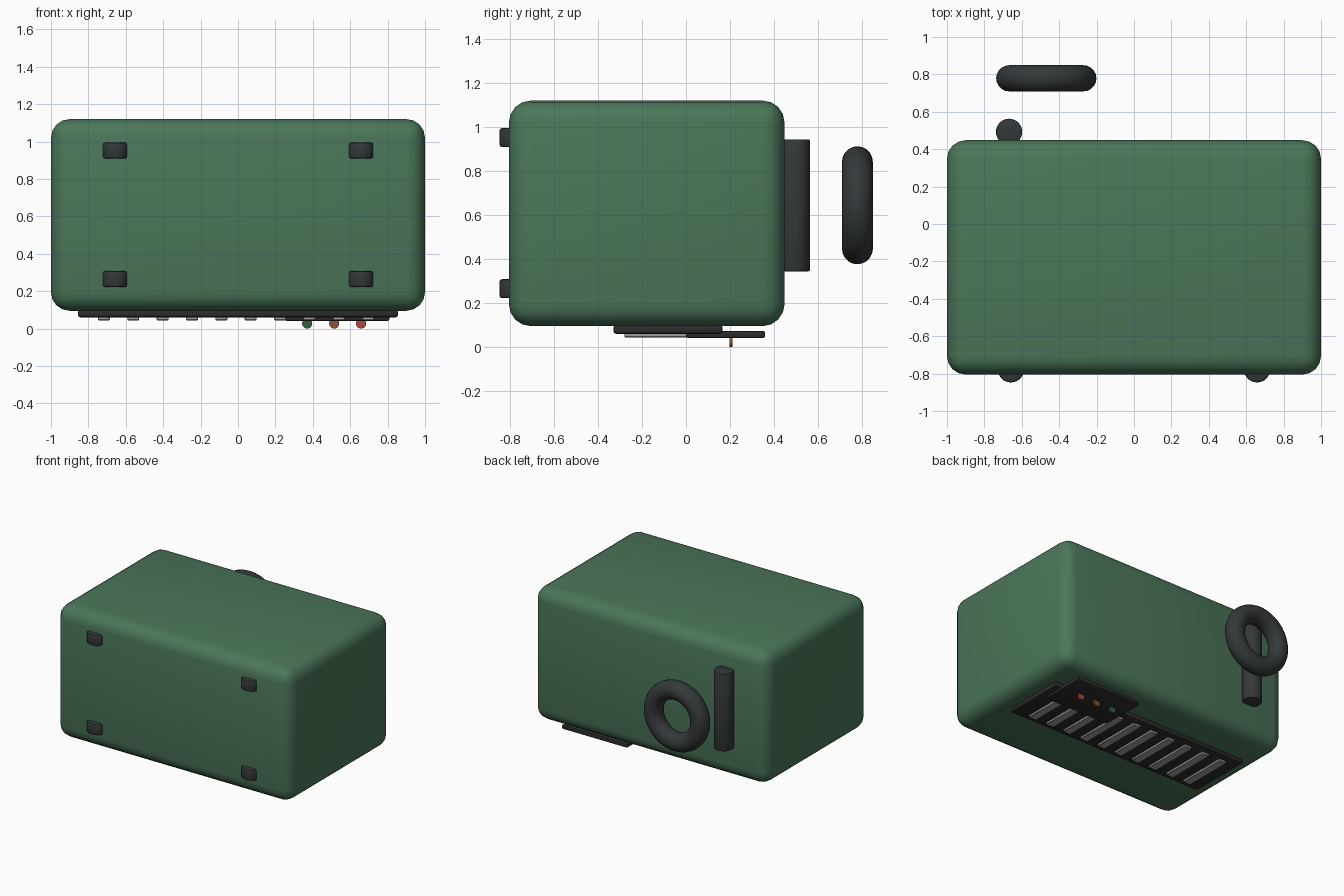
import bpy
import math

if "Cube" in bpy.data.objects:
    bpy.data.objects.remove(bpy.data.objects["Cube"])


def material(name, rgb):
    m = bpy.data.materials.new(name)
    m.diffuse_color = (*rgb, 1)
    m.use_nodes = True
    m.node_tree.nodes["Principled BSDF"].inputs["Base Color"].default_value = m.diffuse_color
    return m


GREEN = material("green_paint", (0.07, 0.18, 0.10))
RUBBER = material("dark_rubber", (0.035, 0.04, 0.04))
PANEL = material("panel_black", (0.025, 0.025, 0.027))
STEEL = material("steel", (0.35, 0.35, 0.35))


def finish(ob, name, mat, bevel=0, segments=2, angle=40):
    ob.name = name
    ob.data.materials.append(mat)
    if bevel:
        mod = ob.modifiers.new("bevel", "BEVEL")
        mod.width = bevel
        mod.segments = segments
        mod.limit_method = "ANGLE"
        mod.angle_limit = math.radians(40)
        bpy.ops.object.modifier_apply(modifier=mod.name)
    bpy.ops.object.shade_smooth_by_angle(angle=math.radians(angle))
    return ob


def box(name, lo, hi, mat, bevel=0, segments=2):
    centre = [(a + b) / 2 for a, b in zip(lo, hi)]
    bpy.ops.mesh.primitive_cube_add(size=1, location=centre)
    ob = bpy.context.object
    ob.scale = [b - a for a, b in zip(lo, hi)]
    bpy.ops.object.transform_apply(location=False, rotation=False, scale=True)
    return finish(ob, name, mat, bevel, segments)


def cylinder(name, centre, radius, depth, mat, bevel=0, along_y=False):
    rot = (math.pi / 2, 0, 0) if along_y else (0, 0, 0)
    bpy.ops.mesh.primitive_cylinder_add(vertices=32, radius=radius, depth=depth,
                                        location=centre, rotation=rot)
    return finish(bpy.context.object, name, mat, bevel)


# Rounded main housing
box("housing", (-1, -0.805, 0.095), (1, 0.448, 1.12), GREEN, 0.1, 4)

# Vent panel with ten slats on the underside
box("vent_panel", (-0.855, -0.33, 0.06), (0.855, 0.166, 0.1), PANEL, 0.012)
for i in range(10):
    x = -0.717 + i * 0.157
    box(f"vent_slat_{i + 1}", (x - 0.032, -0.28, 0.044), (x + 0.032, 0.116, 0.07), STEEL, 0.004, 1)

# Control plate with three indicator discs
box("control_plate", (0.25, 0.0, 0.041), (0.81, 0.36, 0.073), PANEL, 0.01)
lights = (("green", 0.37, (0.03, 0.12, 0.05)),
          ("amber", 0.514, (0.25, 0.09, 0.03)),
          ("red", 0.658, (0.45, 0.06, 0.04)))
for name, x, rgb in lights:
    cylinder(f"{name}_indicator", (x, 0.204, 0.027), 0.027, 0.013,
             material(f"{name}_light", rgb), along_y=True)

# Four stubby feet on the front face
for sx in (-1, 1):
    for z in (0.265, 0.952):
        side = "left" if sx < 0 else "right"
        level = "lower" if z < 0.5 else "upper"
        cylinder(f"{level}_{side}_foot", (sx * 0.658, -0.777, z), 0.07, 0.086, RUBBER, 0.01)

# Upright pipe and ring behind the housing
cylinder("back_pipe", (-0.668, 0.493, 0.644), 0.07, 0.6, RUBBER, 0.006)
bpy.ops.mesh.primitive_torus_add(location=(-0.469, 0.779, 0.644), rotation=(math.pi / 2, 0, 0),
                                 major_radius=0.198, minor_radius=0.07,
                                 major_segments=48, minor_segments=20)
finish(bpy.context.object, "back_ring", RUBBER)
